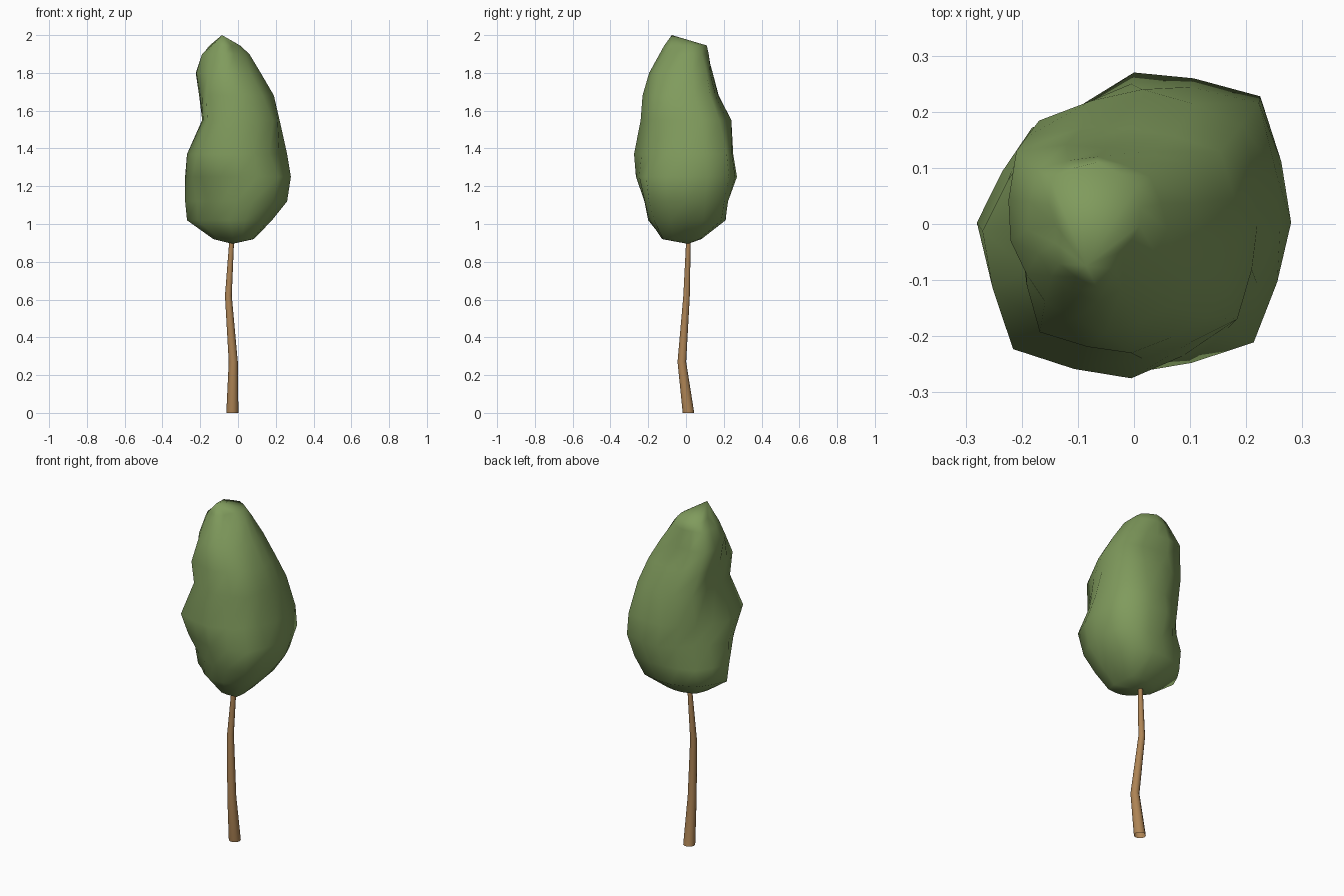
import bpy, bmesh, math
from mathutils import Vector

if "Cube" in bpy.data.objects:
    bpy.data.objects.remove(bpy.data.objects["Cube"])


def material(name, rgb):
    m = bpy.data.materials.new(name)
    m.diffuse_color = (*rgb, 1)
    m.use_nodes = True
    m.node_tree.nodes["Principled BSDF"].inputs["Base Color"].default_value = m.diffuse_color
    return m


def loft(name, rings, mat, start=None, end=None):
    """Skin a stack of equal rings; an end with a tip point is closed."""
    bm = bmesh.new()
    loops = [[bm.verts.new(p) for p in ring] for ring in rings]
    n = len(loops[0])
    for a, b in zip(loops, loops[1:]):
        for i in range(n):
            j = (i + 1) % n
            bm.faces.new((a[i], a[j], b[j], b[i]))
    for loop, tip in ((loops[0][::-1], start), (loops[-1], end)):
        if tip is not None:
            t = bm.verts.new(tip)
            for i in range(n):
                bm.faces.new((loop[i], loop[(i + 1) % n], t))
    for f in bm.faces:
        f.smooth = True
    me = bpy.data.meshes.new(name)
    bm.to_mesh(me)
    bm.free()
    me.materials.append(mat)
    ob = bpy.data.objects.new(name, me)
    bpy.context.collection.objects.link(ob)
    return ob


leaf = material("leaf green", (0.216, 0.328, 0.109))
bark = material("bark brown", (0.42, 0.23, 0.09))

# Trunk: a thin, slightly bent tapering open tube (x, y, z, radius)
stem = [(-0.03, 0.013, 0, 0.032), (-0.025, -0.022, 0.27, 0.024),
        (-0.051, 0.003, 0.62, 0.018), (-0.033, 0.013, 0.92, 0.0125),
        (-0.028, 0.014, 1.04, 0.011)]
loft("trunk", [[(x + r * math.cos(k * math.tau / 10),
                 y + r * math.sin(k * math.tau / 10), z) for k in range(10)]
               for x, y, z, r in stem], bark)

# Crown: lumpy outline per height, as reach toward E, NE, N, NW, W, SW, S, SE
outline = [
    (0.92, .08, .10, .08, .11, .13, .11, .12, .14),
    (1.02, .18, .23, .21, .24, .27, .19, .20, .21),
    (1.12, .26, .28, .22, .25, .28, .21, .22, .27),
    (1.25, .28, .32, .27, .22, .28, .27, .265, .30),
    (1.37, .26, .31, .25, .23, .27, .31, .275, .25),
    (1.55, .22, .26, .24, .25, .19, .24, .24, .25),
    (1.68, .19, .20, .17, .245, .20, .255, .23, .21),
    (1.80, .12, .14, .135, .24, .22, .21, .195, .15),
    (1.90, .06, .08, .12, .19, .19, .17, .14, .07),
    (1.945, .01, .05, .11, .165, .14, .145, .115, .02),
]


def crown_ring(z, *reach):
    c = Vector(((reach[0] - reach[4]) / 2, (reach[2] - reach[6]) / 2))
    dirs = [Vector((math.cos(k * math.pi / 8), math.sin(k * math.pi / 8)))
            for k in range(16)]
    rad = [reach[k] - c.dot(dirs[2 * k]) for k in range(8)]
    pts = []
    for k, d in enumerate(dirs):
        a, b = rad[k // 2], rad[(k // 2 + k % 2) % 8]
        r = a if k % 2 == 0 else 0.475 * (a + b)
        pts.append((c.x + d.x * r, c.y + d.y * r, z))
    return pts


loft("crown", [crown_ring(*row) for row in outline], leaf,
     start=(-0.03, 0.01, 0.895), end=(-0.085, -0.075, 2.0))
